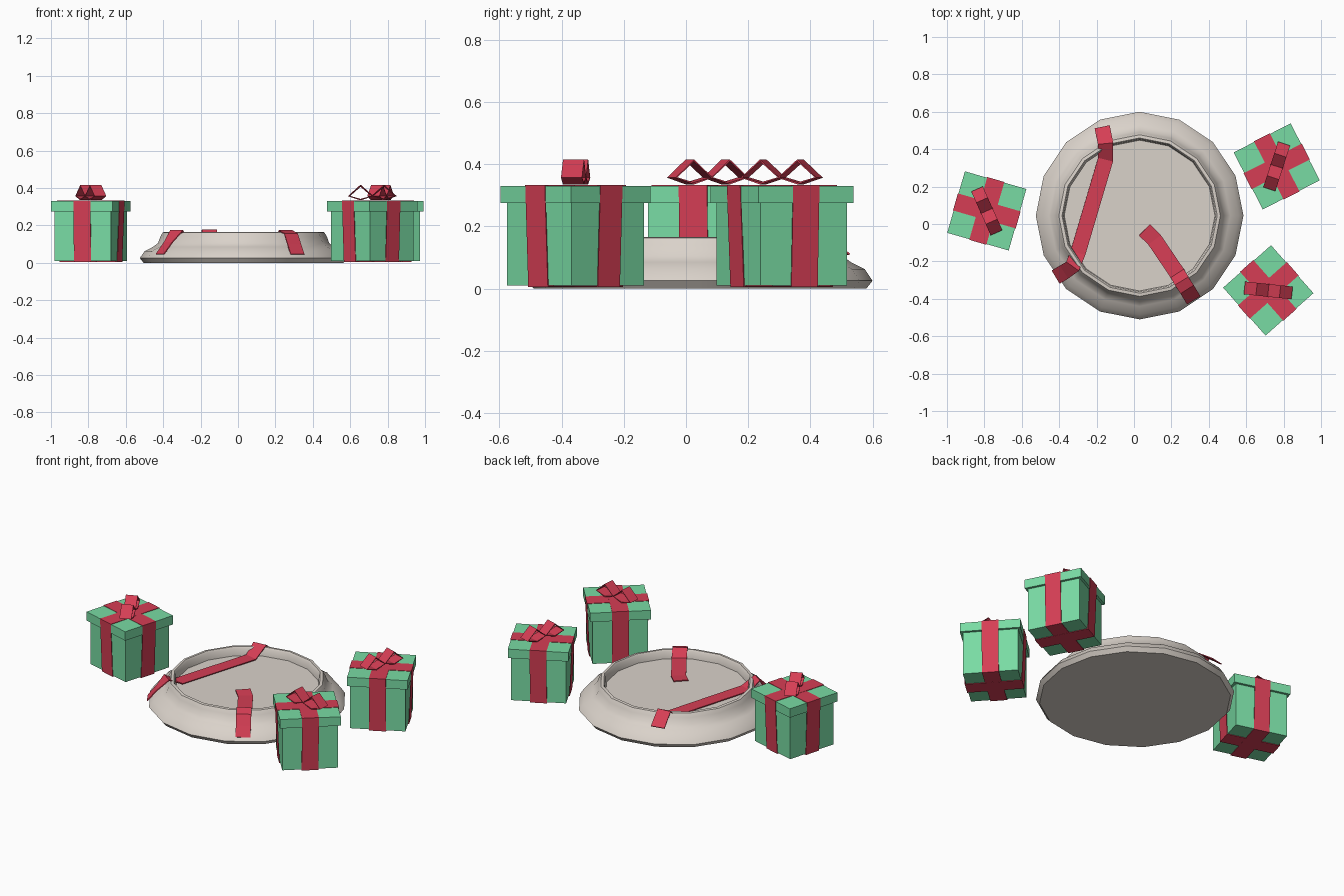
import bpy, math
from math import cos, sin, radians
from mathutils import Matrix, Vector

if "Cube" in bpy.data.objects:
    bpy.data.objects.remove(bpy.data.objects["Cube"])


def material(name, rgb):
    m = bpy.data.materials.new(name)
    m.diffuse_color = (*rgb, 1)
    m.use_nodes = True
    m.node_tree.nodes["Principled BSDF"].inputs["Base Color"].default_value = m.diffuse_color
    return m


GREEN = material("mint_green", (0.19, 0.71, 0.37))
RED = material("ribbon_red", (0.67, 0.048, 0.09))
CREAM = material("warm_cream", (0.70, 0.645, 0.59))


def add_mesh(name, verts, faces, mat, matrix=None, thickness=0):
    me = bpy.data.meshes.new(name)
    me.from_pydata([tuple(v) for v in verts], [], faces)
    me.materials.append(mat)
    ob = bpy.data.objects.new(name, me)
    bpy.context.collection.objects.link(ob)
    if matrix is not None:
        ob.matrix_world = matrix
    if thickness:
        mod = ob.modifiers.new("thickness", 'SOLIDIFY')
        mod.thickness = thickness
        mod.offset = 0
    return ob


def block(name, half, z0, z1, mat, matrix):
    v = [(x, y, z) for z in (z0, z1)
         for x, y in ((-half, -half), (half, -half), (half, half), (-half, half))]
    f = [(3, 2, 1, 0), (4, 5, 6, 7)]
    f += [(i, (i + 1) % 4, (i + 1) % 4 + 4, i + 4) for i in range(4)]
    return add_mesh(name, v, f, mat, matrix)


def strip(name, path, width, matrix=None, side=None, closed=False, thickness=0.006):
    """Flat ribbon swept along a path; side is the direction of its width."""
    pts = [Vector(p) for p in path]
    n = len(pts)
    verts = []
    for i, p in enumerate(pts):
        if side is None:
            t = pts[min(i + 1, n - 1)] - pts[max(i - 1, 0)]
            d = Vector((-t.y, t.x, 0)).normalized()
        else:
            d = Vector(side)
        verts += [p - d * width / 2, p + d * width / 2]
    faces = []
    for i in range(n if closed else n - 1):
        a, b = 2 * i, 2 * ((i + 1) % n)
        faces.append((a, b, b + 1, a + 1))
    return add_mesh(name, verts, faces, RED, matrix, thickness)


# Round sixteen-sided plate with a raised rim and sunken floor
SIDES = 16
profile = [(0.535, 0.0), (0.555, 0.025), (0.53, 0.062), (0.485, 0.085),
           (0.458, 0.105), (0.445, 0.14), (0.432, 0.163), (0.415, 0.165),
           (0.408, 0.155), (0.403, 0.113)]
verts = [(r * cos(2 * math.pi * i / SIDES), r * sin(2 * math.pi * i / SIDES), z)
         for r, z in profile for i in range(SIDES)]
faces = []
for k in range(len(profile) - 1):
    for i in range(SIDES):
        j = (i + 1) % SIDES
        a, b = k * SIDES, (k + 1) * SIDES
        faces.append((a + i, a + j, b + j, b + i))
faces.append(tuple(reversed(range(SIDES))))
last = (len(profile) - 1) * SIDES
faces.append(tuple(range(last, last + SIDES)))
plate = add_mesh("plate", verts, faces, CREAM, Matrix.Translation((0.03, 0.045, 0)))
plate.data.shade_smooth()
plate.data.set_sharp_from_angle(angle=radians(45))

# Loose ribbons draped over the plate
strip("plate_ribbon_long", [(-0.417, -0.283, 0.045), (-0.372, -0.256, 0.11),
                            (-0.328, -0.226, 0.172), (-0.30, -0.155, 0.128),
                            (-0.152, 0.345, 0.126), (-0.152, 0.43, 0.176),
                            (-0.17, 0.518, 0.11)], 0.082)
strip("plate_ribbon_short", [(0.056, -0.032, 0.126), (0.11, -0.085, 0.121),
                             (0.232, -0.265, 0.128), (0.255, -0.305, 0.172),
                             (0.283, -0.348, 0.155), (0.30, -0.376, 0.10),
                             (0.318, -0.406, 0.045)], 0.084)

# Gift boxes: centre x, centre y, box turn, bow turn
gifts = [(-0.787, 0.07, -16, -66), (0.763, 0.308, 27, 72), (0.718, -0.355, 41.5, -6)]
for n, (x, y, turn, bow_turn) in enumerate(gifts, 1):
    place = Matrix.Translation((x, y, 0))
    M = place @ Matrix.Rotation(radians(turn), 4, 'Z')
    block(f"gift_box_{n}", 0.156, 0.01, 0.29, GREEN, M)
    block(f"gift_lid_{n}", 0.171, 0.275, 0.33, GREEN, M)
    # Two wrapping bands, crossing on top and underneath
    for k in range(2):
        e = 0.0006 * k
        loop = [(-0.173, 0, 0.331 + e), (0.173, 0, 0.331 + e),
                (0.160, 0, 0.007 - e), (-0.160, 0, 0.007 - e)]
        strip(f"gift_{n}_band_{k + 1}", loop, 0.095,
              M @ Matrix.Rotation(k * math.pi / 2, 4, 'Z'),
              side=(0, 1, 0), closed=True, thickness=0.004)
    # Bow made of two diamond-shaped loops
    B = place @ Matrix.Rotation(radians(bow_turn), 4, 'Z')
    for s, label in ((-1, "left"), (1, "right")):
        loop = [(0, 0, 0.357), (s * 0.063, 0, 0.412),
                (s * 0.125, 0, 0.357), (s * 0.063, 0, 0.338)]
        strip(f"gift_{n}_bow_{label}", loop, 0.068, B,
              side=(0, 1, 0), closed=True)
